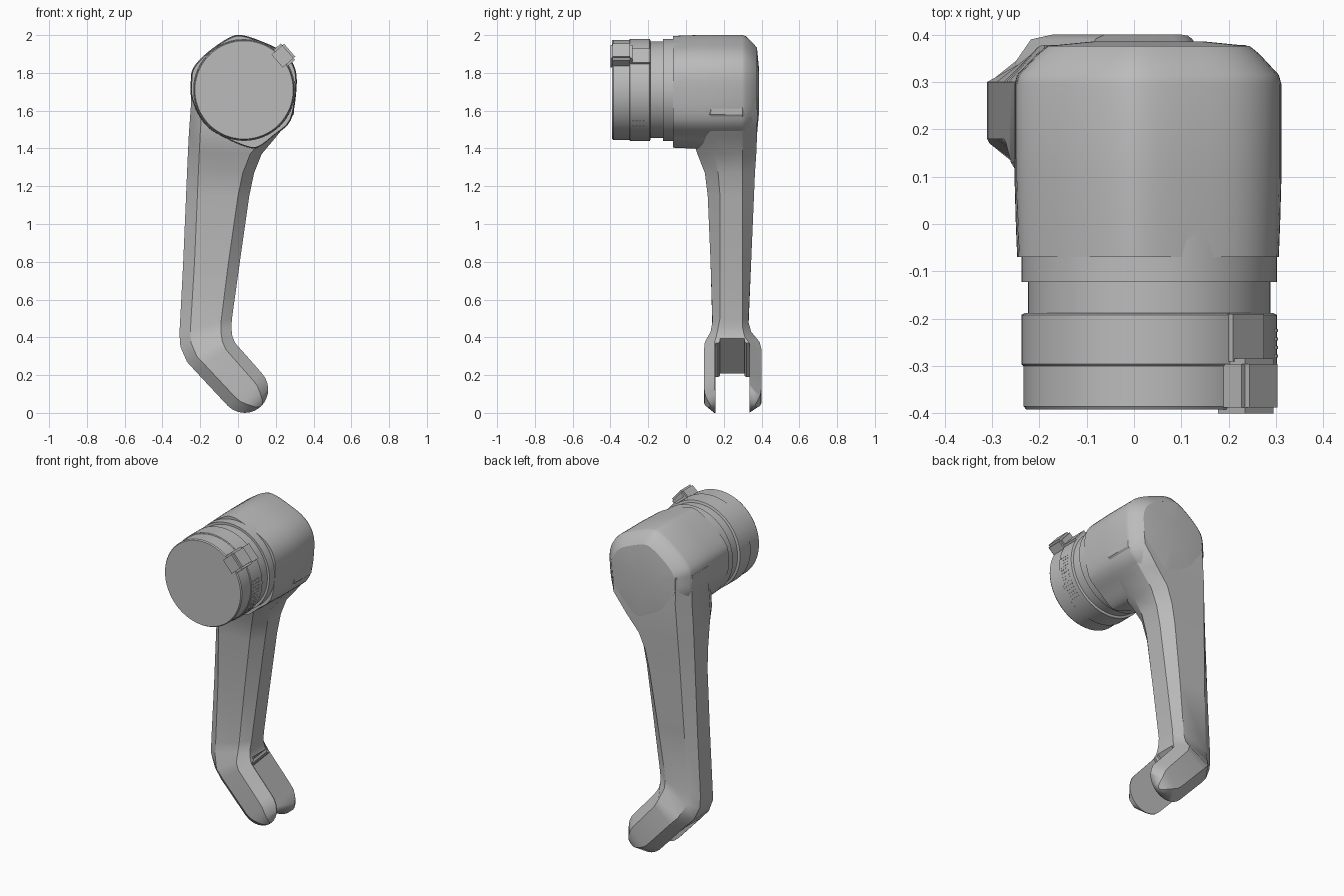
import bpy, bmesh, math
from mathutils import Vector, Matrix

cube = bpy.data.objects.get("Cube")
if cube:
    bpy.data.objects.remove(cube, do_unlink=True)

grey = bpy.data.materials.new("plain grey")
grey.use_nodes = True
GREY = (0.5, 0.5, 0.5, 1)
grey.diffuse_color = GREY
grey.node_tree.nodes["Principled BSDF"].inputs["Base Color"].default_value = GREY

AXIS_X, AXIS_Z = 0.032, 1.71  # axis of the round head


def finish(bm, name, angle=30):
    bmesh.ops.recalc_face_normals(bm, faces=bm.faces[:])
    mesh = bpy.data.meshes.new(name)
    bm.to_mesh(mesh)
    bm.free()
    ob = bpy.data.objects.new(name, mesh)
    bpy.context.collection.objects.link(ob)
    mesh.materials.append(grey)
    bpy.ops.object.select_all(action='DESELECT')
    bpy.context.view_layer.objects.active = ob
    ob.select_set(True)
    bpy.ops.object.shade_smooth_by_angle(angle=math.radians(angle))
    return ob


def loft(name, rings, angle=30):
    """Skin a row of equal-sized point rings and close both ends."""
    bm = bmesh.new()
    loops = [[bm.verts.new(p) for p in ring] for ring in rings]
    n = len(loops[0])
    for a, b in zip(loops, loops[1:]):
        for i in range(n):
            j = (i + 1) % n
            bm.faces.new((a[i], a[j], b[j], b[i]))
    bm.faces.new(loops[0])
    bm.faces.new(loops[-1])
    return finish(bm, name, angle)


def turned(name, profile, steps=64):
    """Round part about the head axis; profile holds (y, radius)."""
    turn = [math.tau * i / steps for i in range(steps)]
    return loft(name, [[(AXIS_X + r * math.cos(a), y, AXIS_Z + r * math.sin(a))
                        for a in turn] for y, r in profile])


def block(bm, size, matrix):
    bmesh.ops.create_cube(bm, size=1, matrix=matrix @ Matrix.Diagonal((*size, 1)))


def on_rim(angle, radius, y):
    """Frame on the head rim with local x pointing outward."""
    return (Matrix.Translation((AXIS_X, y, AXIS_Z)) @ Matrix.Rotation(-angle, 4, 'Y')
            @ Matrix.Translation((radius, 0, 0)))


def smooth_loop(points, steps=4):
    """Closed Catmull-Rom curve through the points."""
    out, n = [], len(points)
    for i in range(n):
        a, b, c, d = (Vector(points[(i + k) % n]) for k in (-1, 0, 1, 2))
        for s in range(steps):
            t = s / steps
            out.append(0.5 * (2 * b + (c - a) * t + (2 * a - 5 * b + 4 * c - d) * t ** 2
                              + (3 * b - a - 3 * c + d) * t ** 3))
    return out


# Head housing: softened six-sided outline, chamfered at the back
outline = smooth_loop([
    (0.31, 1.72), (0.30, 1.83), (0.24, 1.91), (0.13, 1.965), (0.02, 2.0),
    (-0.05, 1.985), (-0.16, 1.91), (-0.235, 1.83), (-0.25, 1.76), (-0.245, 1.66),
    (-0.18, 1.53), (-0.08, 1.46), (0.05, 1.405), (0.11, 1.405), (0.19, 1.465), (0.28, 1.55)])
loft("head_housing", [
    [(AXIS_X + (p.x - AXIS_X) * s, y, AXIS_Z + (p.y - AXIS_Z) * s) for p in outline]
    for y, s in ((-0.07, 0.98), (0.0, 0.99), (0.1, 1), (0.295, 1), (0.315, 0.98),
                 (0.36, 0.83), (0.376, 0.76), (0.386, 0.4))])

# Stepped round parts in front of the housing
turned("head_collar", [(0.0, 0.27), (-0.122, 0.27)])
turned("head_neck", [(-0.1, 0.256), (-0.22, 0.256)])
turned("grip_ring", [(-0.188, 0.262), (-0.192, 0.27), (-0.296, 0.27), (-0.3, 0.266)])
turned("front_cap", [(-0.28, 0.265), (-0.385, 0.265), (-0.392, 0.26)])

# Small studs on the grip ring
bm = bmesh.new()
for row in range(4):
    for col in range(14):
        block(bm, (0.006, 0.006, 0.006),
              on_rim(math.radians(-46 + 4.2 * col), 0.269, -0.225 - 0.018 * row))
finish(bm, "grip_studs")

# Locking tab and the pad behind it
bm = bmesh.new()
block(bm, (0.1, 0.116, 0.115), on_rim(math.radians(41), 0.27, -0.342))
bmesh.ops.bevel(bm, geom=bm.edges[:], offset=0.012, segments=2, affect='EDGES')
finish(bm, "locking_tab")
bm = bmesh.new()
block(bm, (0.03, 0.1, 0.1), on_rim(math.radians(41), 0.263, -0.24))
finish(bm, "tab_pad")

# Arm: chamfered sections, each with left x z, right x z, front y, back y, side y span
sections = [
    (-0.25, 1.78, 0.305, 1.74, 0.08, 0.372, 0.14, 0.30),
    (-0.25, 1.62, 0.295, 1.58, 0.03, 0.378, 0.13, 0.30),
    (-0.26, 1.48, 0.205, 1.465, 0.03, 0.376, 0.13, 0.30),
    (-0.265, 1.38, 0.125, 1.37, 0.06, 0.372, 0.15, 0.30),
    (-0.27, 1.27, 0.085, 1.27, 0.10, 0.365, 0.17, 0.30),
    (-0.275, 1.15, 0.06, 1.15, 0.115, 0.36, 0.18, 0.30),
    (-0.29, 0.80, 0.01, 0.80, 0.13, 0.345, 0.18, 0.30),
    (-0.31, 0.42, -0.032, 0.50, 0.14, 0.33, 0.18, 0.30),
    (-0.305, 0.35, -0.035, 0.45, 0.13, 0.345, 0.17, 0.30),
    (-0.27, 0.27, -0.03, 0.405, 0.10, 0.39, 0.16, 0.31),
    (-0.22, 0.215, -0.015, 0.37, 0.095, 0.40, 0.15, 0.335)]

# Rounded fork tip
along, across = Vector((1, -1)).normalized(), Vector((1, 1)).normalized()
tip, tip_r = Vector((0.035, 0.125)), 0.125
for deg in (0, 15, 30, 45, 57, 68, 78, 86):
    s, c = math.sin(math.radians(deg)), math.cos(math.radians(deg))
    mid = tip + along * tip_r * s
    a, b = mid - across * tip_r * c, mid + across * tip_r * c
    inset = 0.035 * s ** 4
    sections.append((*a, *b, 0.095 + inset, 0.40 - inset, 0.15, 0.335))


def arm_ring(lx, lz, rx, rz, front, back, side_f, side_b):
    left, right = Vector((lx, lz)), Vector((rx, rz))
    cut = min(0.06 / (right - left).length, 0.3)
    spots = [(0, side_f), (cut, front), (1 - cut, front), (1, side_f),
             (1, side_b), (1 - cut, back), (cut, back), (0, side_b)]
    ring = []
    for t, y in spots:
        p = left.lerp(right, t)
        ring.append((p.x, y, p.y))
    return ring


arm = loft("arm", [arm_ring(*s) for s in sections], 32)

# Slot that splits the arm end into a fork
bm = bmesh.new()
place = Matrix.Translation((-0.12, 0.245, 0.30)) @ Matrix.Rotation(math.radians(45), 4, 'Y')
block(bm, (0.6, 0.18, 0.6), place @ Matrix.Translation((0.3, 0, 0)))
bmesh.ops.bevel(bm, geom=bm.edges[:], offset=0.025, segments=3, affect='EDGES')
cutter = finish(bm, "slot_cutter")
cutter.hide_render = True
slot = arm.modifiers.new("fork slot", 'BOOLEAN')
slot.object, slot.operation, slot.solver = cutter, 'DIFFERENCE', 'EXACT'
bpy.context.view_layer.objects.active = arm
bpy.ops.object.modifier_move_to_index(modifier=slot.name, index=0)
bpy.ops.object.modifier_apply(modifier=slot.name)
bpy.data.objects.remove(cutter, do_unlink=True)
